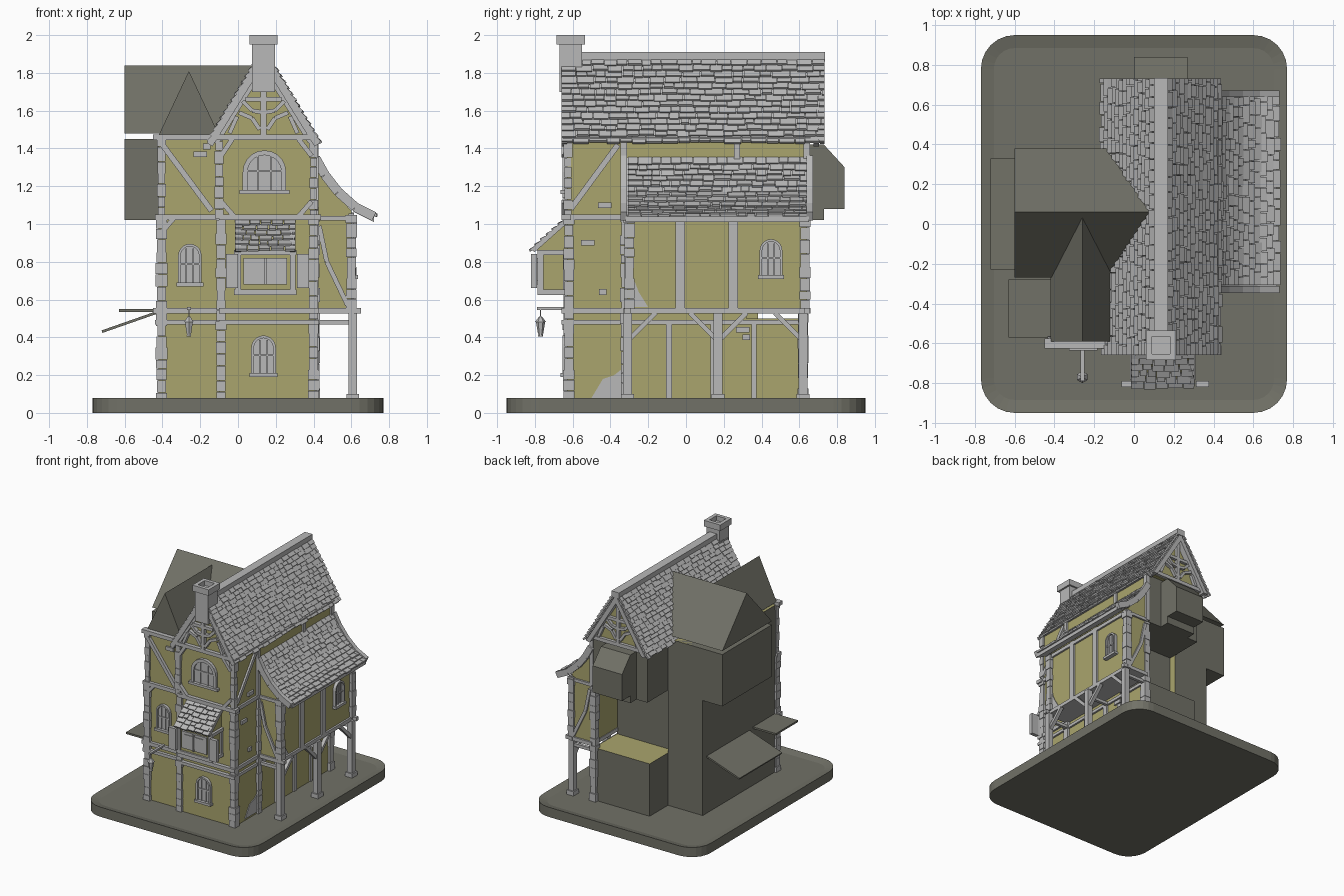
import bpy, bmesh, math, random
from mathutils import Vector, Matrix

random.seed(7)
cube = bpy.data.objects.get("Cube")
if cube:
    bpy.data.objects.remove(cube, do_unlink=True)


def material(name, r, g, b):
    m = bpy.data.materials.new(name)
    m.use_nodes = True
    m.diffuse_color = (r, g, b, 1)
    m.node_tree.nodes["Principled BSDF"].inputs["Base Color"].default_value = (r, g, b, 1)
    return m


stone = material("pale grey", .48, .48, .48)
plaster = material("mustard plaster", .40, .375, .155)
slate = material("dark olive grey", .165, .165, .135)


def finish(name, bm, *mats, rule=None):
    bmesh.ops.recalc_face_normals(bm, faces=bm.faces)
    if rule:
        for f in bm.faces:
            f.material_index = rule(f.normal)
    mesh = bpy.data.meshes.new(name)
    bm.to_mesh(mesh)
    bm.free()
    for m in mats:
        mesh.materials.append(m)
    bpy.context.collection.objects.link(bpy.data.objects.new(name, mesh))


def box(bm, x0, x1, y0, y1, z0, z1):
    mid = Vector((x0 + x1, y0 + y1, z0 + z1)) / 2
    size = (x1 - x0, y1 - y0, z1 - z0, 1)
    bmesh.ops.create_cube(bm, size=1, matrix=Matrix.Translation(mid) @ Matrix.Diagonal(size))


def beam(bm, a, b, width, depth, normal):
    """Box running from a to b, with its depth along the normal."""
    a, b = Vector(a), Vector(b)
    run = (b - a).normalized()
    side = Vector(normal).cross(run).normalized()
    rows = Matrix((run * (b - a).length, side * width, run.cross(side) * depth))
    bmesh.ops.create_cube(bm, size=1, matrix=Matrix.Translation((a + b) / 2) @ rows.transposed().to_4x4())


def place(axis, p, s):
    return Vector((p[0], s, p[1])) if axis == "y" else Vector((s, p[0], p[1]))


def prism(bm, axis, pts, lo, hi):
    face = bm.faces.new([bm.verts.new(place(axis, p, lo)) for p in pts])
    new = bmesh.ops.extrude_face_region(bm, geom=[face])["geom"]
    move = place(axis, (0, 0), hi - lo)
    bmesh.ops.translate(bm, verts=[v for v in new if isinstance(v, bmesh.types.BMVert)], vec=move)


def tiles(name, axis, profile, lo, hi, step, width):
    """Rows of overlapping shingles down a profile."""
    bm = bmesh.new()
    along = place(axis, (0, 0), 1)
    for p, q in zip(profile, profile[1:]):
        p, q = Vector(p), Vector(q)
        rows = max(1, round((q - p).length / step))
        run = place(axis, (q - p).normalized(), 0)
        up = run.cross(along)
        up = up if up.z > 0 else -up
        for r in range(rows):
            s = lo
            while s < hi - .01:
                e = min(hi, s + width * random.uniform(.6, 1.3))
                a = place(axis, p.lerp(q, r / rows), (s + e) / 2)
                b = place(axis, p.lerp(q, (r + 1) / rows), (s + e) / 2) + run * random.uniform(.004, .016)
                beam(bm, a, b + up * random.uniform(.01, .016), e - s - .004, .014, up)
                s = e
    finish(name, bm, stone)


def timbers(name, axis, off, sign, lines, depth=.03):
    """Timbers on a wall plane: u, v start, u, v end, width."""
    bm = bmesh.new()
    n = place(axis, (0, 0), sign)
    for u, v, s, t, w in lines:
        beam(bm, place(axis, (u, v), off), place(axis, (s, t), off), w, depth, n)
    finish(name, bm, stone)


def stone_post(bm, x, y, z0, z1, w=.05):
    z = z0
    while z < z1 - .01:
        top = min(z1, z + random.uniform(.045, .08))
        h = (w + random.uniform(-.006, .012)) / 2
        box(bm, x - h, x + h, y - h, y + h, z, top - .002)
        z = top


def window(name, axis, u, z, off, sign, w, h):
    """Arched window: surround, pane, bars and sill."""
    bm = bmesh.new()

    def arch(r):
        spring = z + h - w
        ends = [(u + r, z), *[(u + r * math.cos(t * math.pi / 10), spring + r * math.sin(t * math.pi / 10))
                              for t in range(11)], (u - r, z)]
        return ends

    n = place(axis, (0, 0), sign)
    outer, inner = arch(w), arch(w * .78)
    for i in range(len(outer) - 1):
        prism(bm, axis, [outer[i], outer[i + 1], inner[i + 1], inner[i]], off, off + sign * .025)
    prism(bm, axis, inner, off, off + sign * .01)
    for k in (-.3, .3):
        beam(bm, place(axis, (u + k * w, z), off), place(axis, (u + k * w, z + h * .88), off), .008, .036, n)
    beam(bm, place(axis, (u - w * .8, z + h * .5), off), place(axis, (u + w * .8, z + h * .5), off), .01, .036, n)
    beam(bm, place(axis, (u - w * 1.15, z), off), place(axis, (u + w * 1.15, z), off), .02, .07, n)
    finish(name, bm, stone)


# Rounded base with a raised rim
bm = bmesh.new()
pts = []
for i, (sx, sy) in enumerate([(1, 1), (-1, 1), (-1, -1), (1, -1)]):
    for k in range(7):
        a = (i + k / 6) * math.pi / 2
        pts.append((sx * .6 + .17 * math.cos(a), sy * .78 + .17 * math.sin(a), 0))
bottom = bm.faces.new([bm.verts.new(p) for p in pts])
new = bmesh.ops.extrude_face_region(bm, geom=[bottom])["geom"]
top = [f for f in new if isinstance(f, bmesh.types.BMFace)][0]
bmesh.ops.translate(bm, verts=top.verts, vec=(0, 0, .08))
bmesh.ops.inset_region(bm, faces=[top], thickness=.065)
bmesh.ops.translate(bm, verts=top.verts, vec=(0, 0, -.015))
finish("base", bm, slate)

# House walls: plaster to the front and right, plain grey to the back and left
plain = lambda n: 1 if n.y > .5 or n.x < -.5 or n.z < -.5 else 0
bm = bmesh.new()
box(bm, -.1, .41, -.63, .62, .06, .5)
box(bm, -.1, .41, -.63, .32, .5, 1.02)
box(bm, -.1, .41, -.63, .65, 1.02, 1.45)
box(bm, -.42, -.1, -.6, .38, .06, 1.45)
finish("house_walls", bm, plaster, slate, rule=plain)

# Main gable and right-hand lean-to
bm = bmesh.new()
prism(bm, "y", [(-.1, 1.44), (.38, 1.44), (.14, 1.84)], -.63, .68)
finish("gable_wall", bm, plaster)
bm = bmesh.new()
prism(bm, "y", [(.405, .55), (.6, .55), (.6, 1.07), (.5, 1.18), (.405, 1.3)], -.31, .64)
finish("lean_to_walls", bm, plaster)

# Plain left wing with its roofs, rear bay and boards
bm = bmesh.new()
box(bm, -.6, -.1, -.27, .38, 1.02, 1.45)
prism(bm, "x", [(-.27, 1.48), (.38, 1.48), (.06, 1.84)], -.6, .08)
prism(bm, "y", [(-.42, 1.47), (-.1, 1.47), (-.26, 1.81)], -.59, .03)
finish("left_wing", bm, slate)
bm = bmesh.new()
prism(bm, "x", [(.64, 1.02), (.73, 1.02), (.73, 1.08), (.84, 1.08), (.84, 1.3), (.73, 1.42), (.64, 1.42)], 0, .27)
finish("rear_bay", bm, slate)
bm = bmesh.new()
box(bm, -.63, -.41, -.57, -.28, .535, .55)
beam(bm, (-.72, .05, .43), (-.42, .05, .535), .56, .014, (0, 0, 1))
finish("left_awnings", bm, slate)

# Main roof
bm = bmesh.new()
prism(bm, "y", [(-.14, 1.43), (.135, 1.88), (.41, 1.43), (.37, 1.43), (.135, 1.81), (-.1, 1.43)], -.65, .73)
box(bm, .1, .17, -.655, .735, 1.86, 1.91)
finish("roof_core", bm, stone)
for side, s in (("right", 1), ("left", -1)):
    tiles(side + "_roof_tiles", "y", [(.135 + s * .02, 1.875), (.135 + s * .285, 1.435)], -.66, .735, .036, .075)

# Lean-to roof with its curved ends
curve = [(.41, 1.35), (.46, 1.26), (.53, 1.17), (.62, 1.09), (.72, 1.04)]
bm = bmesh.new()
prism(bm, "y", curve + [(x, z - .03) for x, z in reversed(curve)], -.32, .65)
finish("lean_to_roof", bm, stone)
tiles("lean_to_tiles", "y", curve, -.31, .64, .04, .07)
for name, y in (("front", -.33), ("back", .655)):
    timbers(name + "_verge", "y", y, 1, [(*a, *b, .05) for a, b in zip(curve, curve[1:])], .035)

# Chimney with a hollow cap
bm = bmesh.new()
box(bm, .075, .195, -.67, -.55, 1.7, 1.96)
for a, b in (((.06, -.61), (.21, -.61)), ((.135, -.685), (.135, -.535))):
    for s in (-.06, .06):
        d = Vector((0, s)) if a[1] == b[1] else Vector((s, 0))
        beam(bm, (*(Vector(a) + d), 1.975), (*(Vector(b) + d), 1.975), .03, .05, (0, 0, 1))
finish("chimney", bm, stone)

# Stone corner posts
bm = bmesh.new()
for x, y in ((-.405, -.595), (-.09, -.625), (.4, -.62)):
    stone_post(bm, x, y, .06, 1.03)
for y in (-.3, .63):
    stone_post(bm, .6, y, .55, 1.05)
for y in (-.32, .62):
    stone_post(bm, .405, y, .06, 1.03)
for x, y in ((-.405, -.595), (-.1, -.63), (.4, -.625)):
    stone_post(bm, x, y, 1.03, 1.45, .04)
finish("corner_posts", bm, stone)

# Front timber frame
timbers("front_frame", "y", -.635, -1, [
    (-.1, .54, .43, .54, .03), (-.1, .48, .43, .48, .025), (-.1, 1.035, .44, 1.035, .03),
    (-.13, 1.46, .41, 1.46, .03), (-.09, 1.12, -.02, 1.04, .025), (.39, 1.12, .32, 1.04, .025),
    (-.09, 1.36, -.03, 1.45, .025), (.39, 1.36, .32, 1.45, .025)], .05)
timbers("tower_frame", "y", -.6, -1, [
    (-.45, .54, -.1, .54, .03), (-.44, .48, -.1, .48, .025), (-.44, 1.035, -.1, 1.035, .03),
    (-.45, 1.46, -.12, 1.46, .03), (-.4, 1.42, -.14, 1.07, .03), (-.4, .96, -.34, 1.03, .025)], .05)
gable = [(.135, 1.47, .135, 1.84, .03), (.04, 1.66, .23, 1.66, .025)]
for s in (-1, 1):
    c = .135
    gable += [(c + s * .285, 1.42, c, 1.88, .035), (c + s * .02, 1.5, c + s * .06, 1.56, .022),
              (c + s * .06, 1.56, c + s * .13, 1.59, .022), (c + s * .11, 1.65, c + s * .06, 1.6, .022),
              (c + s * .06, 1.6, c, 1.59, .022), (c + s * .18, 1.48, c + s * .14, 1.57, .022)]
timbers("front_gable_frame", "y", -.645, -1, gable)
timbers("back_gable_frame", "y", .69, 1, gable + [(-.13, 1.46, .41, 1.46, .03)])

# Right-hand timber frame
timbers("right_frame", "x", .41, 1, [
    (-.65, .54, -.3, .54, .03), (-.65, .48, .63, .48, .025), (-.65, 1.035, -.3, 1.035, .03),
    (-.65, 1.445, .66, 1.445, .025), (-.61, 1.08, -.36, 1.42, .03), (-.33, 1.03, -.33, 1.44, .035),
    (.27, 1.3, .27, 1.44, .03), (.64, 1.03, .64, 1.44, .035), (-.09, .07, -.09, .48, .03),
    (.36, .07, .36, .48, .025), (.15, .07, .15, .48, .04)])
timbers("lean_to_frame", "x", .6, 1, [
    (-.33, .54, .66, .54, .03), (-.03, .55, -.03, 1.06, .05), (.25, .55, .25, 1.06, .05),
    (-.32, 1.04, .65, 1.04, .03)])
for name, y, s in (("front", -.31, -1), ("back", .64, 1)):
    timbers("lean_to_%s_frame" % name, "y", y, s, [
        (.41, .54, .65, .54, .03), (.43, .99, .47, .8, .025), (.47, .8, .58, .57, .025), (.41, 1.03, .62, 1.03, .025)])

# Lean-to floor, posts and braces
bm = bmesh.new()
box(bm, .4, .61, -.31, .64, .525, .555)
for y in (-.31, .17, .62):
    box(bm, .585, .63, y - .024, y + .024, .06, .53)
    box(bm, .575, .64, y - .035, y + .035, .06, .1)
    for s in (-1, 1):
        if -.4 < y + s * .15 < .7:
            beam(bm, (.605, y, .38), (.605, y + s * .15, .53), .025, .03, (1, 0, 0))
    beam(bm, (.6, y, .48), (.41, y, .48), .025, .025, (0, 0, 1))
finish("lean_to_posts", bm, stone)

# Arched windows
window("upper_window", "y", .14, 1.17, -.63, -1, .115, .22)
window("ground_window", "y", .135, .2, -.63, -1, .065, .21)
window("tower_window", "y", -.255, .68, -.6, -1, .062, .215)
window("side_window", "x", .45, .72, .6, 1, .06, .2)

# Oriel window with shutters and a small tiled roof
bm = bmesh.new()
box(bm, .0, .29, -.77, -.62, .64, .86)
prism(bm, "x", [(-.62, 1.02), (-.79, .86), (-.62, .86)], .0, .29)
finish("oriel_walls", bm, plaster)
bm = bmesh.new()
box(bm, .03, .26, -.785, -.76, .68, .82)
box(bm, .06, .23, -.79, -.76, .7, .8)
box(bm, .14, .15, -.8, -.76, .68, .82)
for z in (.64, .85):
    box(bm, -.02, .31, -.785, -.63, z - .015, z + .012)
for x in (.0, .29):
    box(bm, x - .015, x + .015, -.785, -.755, .64, .85)
    box(bm, x - .012, x + .012, -.65, -.62, .64, .85)
    beam(bm, (x, -.63, 1.02), (x, -.81, .86), .03, .025, (0, .6, .7))
for x in (-.032, .345):
    box(bm, x - .032, x + .032, -.82, -.79, .66, .84)
finish("oriel_frame", bm, stone)
tiles("oriel_tiles", "x", [(-.63, 1.02), (-.81, .86)], -.015, .305, .04, .06)

# Hanging lantern
bm = bmesh.new()
box(bm, -.27, -.25, -.79, -.6, .545, .56)
box(bm, -.263, -.257, -.773, -.767, .5, .55)
for r, t, z, h in ((.014, .024, .45, .06), (.03, .008, .495, .03), (.014, .01, .415, .02)):
    bmesh.ops.create_cone(bm, cap_ends=True, segments=6, radius1=r, radius2=t, depth=h,
                          matrix=Matrix.Translation((-.26, -.77, z)))
finish("lantern", bm, stone)

# Bare stone patches where plaster has fallen
bm = bmesh.new()
prism(bm, "x", [(-.3, .56), (-.2, .56), (-.25, .64), (-.29, .74)], .598, .606)
prism(bm, "x", [(-.5, .08), (-.33, .08), (-.33, .24), (-.38, .2), (-.44, .18)], .405, .416)
for y, z, w in ((-.43, 1.1, .035), (-.52, .9, .035), (-.44, .64, .02), (.3, .44, .035), (.32, .4, .02)):
    box(bm, .4, .425, y - w, y + w, z - .015, z + .015)
for x, z, w in ((-.2, 1.37, .035), (-.165, 1.41, .02)):
    box(bm, x - w, x + w, -.615, -.59, z - .015, z + .015)
finish("bare_stones", bm, stone)
